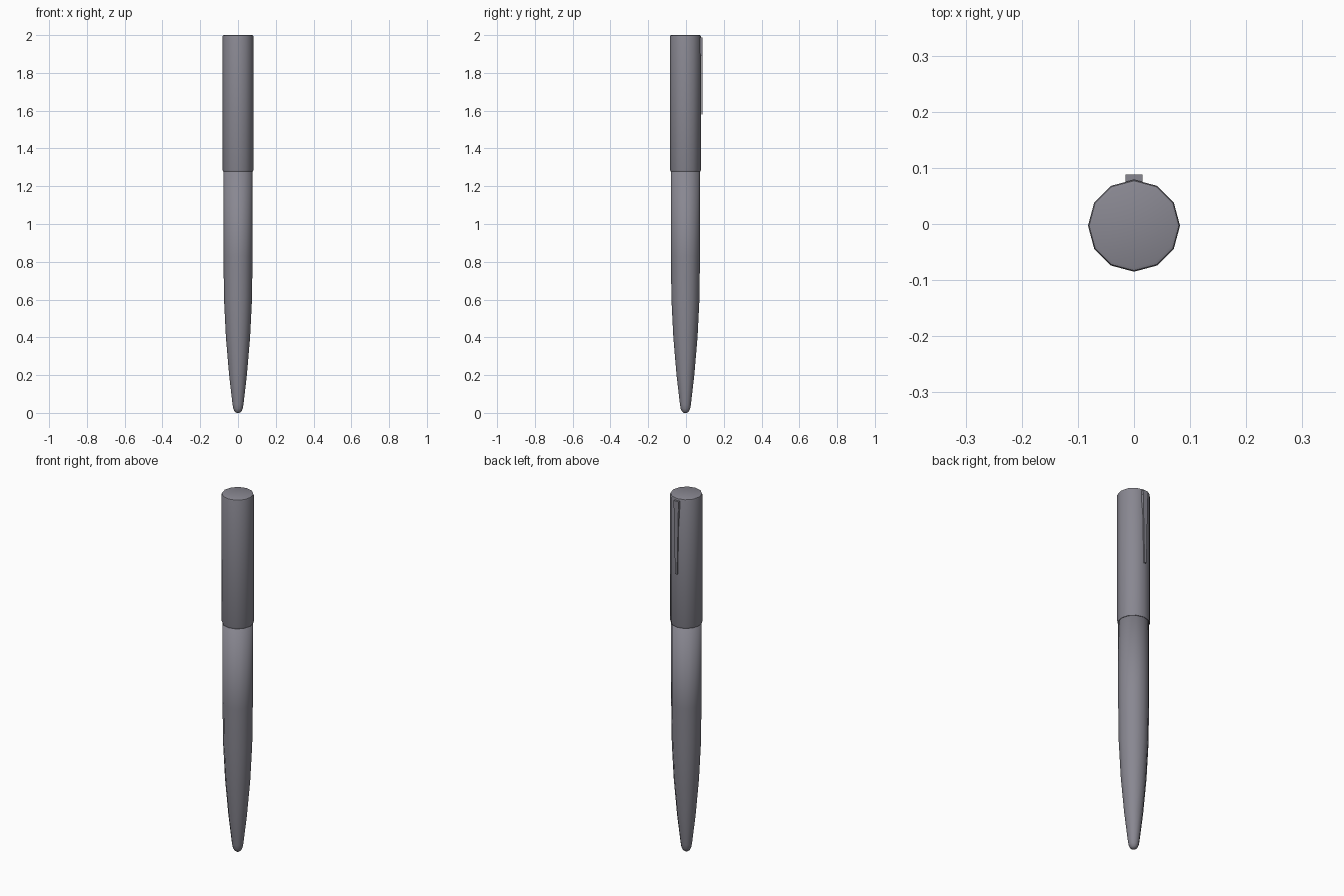
import bpy, bmesh, math

cube = bpy.data.objects.get("Cube")
if cube:
    bpy.data.objects.remove(cube, do_unlink=True)

SIDES = 12
AXIS_Y = -0.003

grey = bpy.data.materials.new("slate grey")
grey.use_nodes = True
COLOUR = (0.25, 0.245, 0.285, 1)
grey.diffuse_color = COLOUR
grey.node_tree.nodes["Principled BSDF"].inputs["Base Color"].default_value = COLOUR


def finish(name, bm, sharp_angle):
    """Turn a bmesh into a shaded, coloured object."""
    bmesh.ops.recalc_face_normals(bm, faces=bm.faces)
    mesh = bpy.data.meshes.new(name)
    bm.to_mesh(mesh)
    bm.free()
    mesh.materials.append(grey)
    obj = bpy.data.objects.new(name, mesh)
    bpy.context.collection.objects.link(obj)
    bpy.ops.object.select_all(action='DESELECT')
    obj.select_set(True)
    bpy.context.view_layer.objects.active = obj
    bpy.ops.object.shade_smooth_by_angle(angle=math.radians(sharp_angle))
    return obj


def lathe(name, profile, sharp_angle):
    """Closed solid of revolution from (radius, height) points."""
    bm = bmesh.new()
    rings = []
    for r, z in profile:
        ring = []
        for i in range(SIDES):
            a = math.tau * i / SIDES
            ring.append(bm.verts.new((r * math.cos(a), AXIS_Y + r * math.sin(a), z)))
        rings.append(ring)
    for low, high in zip(rings, rings[1:]):
        for i in range(SIDES):
            j = (i + 1) % SIDES
            bm.faces.new((low[i], low[j], high[j], high[i]))
    bm.faces.new(rings[0])
    bm.faces.new(rings[-1])
    return finish(name, bm, sharp_angle)


def slab(name, z_low, z_high, half_low, half_high, y_in, y_out):
    """Tapered upright plate."""
    bm = bmesh.new()
    rings = [[bm.verts.new(p) for p in ((-h, y_in, z), (h, y_in, z), (h, y_out, z), (-h, y_out, z))]
             for h, z in ((half_low, z_low), (half_high, z_high))]
    for i in range(4):
        j = (i + 1) % 4
        bm.faces.new((rings[0][i], rings[0][j], rings[1][j], rings[1][i]))
    bm.faces.new(rings[0])
    bm.faces.new(rings[1])
    return finish(name, bm, 30)


# Barrel tapering to a rounded tip
lathe("barrel", [(0.008, 0), (0.018, 0.007), (0.025, 0.022), (0.029, 0.045),
                 (0.047, 0.2), (0.064, 0.4), (0.074, 0.6), (0.077, 0.83),
                 (0.077, 1.28), (0.05, 1.285)], 100)

# Cap with softened rims
lathe("cap", [(0.07, 1.276), (0.079, 1.278), (0.082, 1.287),
              (0.082, 1.992), (0.08, 1.998), (0.075, 2.0)], 40)

# Pocket clip, held off the cap by a block at its top
slab("clip_mount", 1.89, 1.988, 0.013, 0.015, 0.07, 0.084)
slab("clip", 1.58, 1.988, 0.006, 0.015, 0.081, 0.088)
